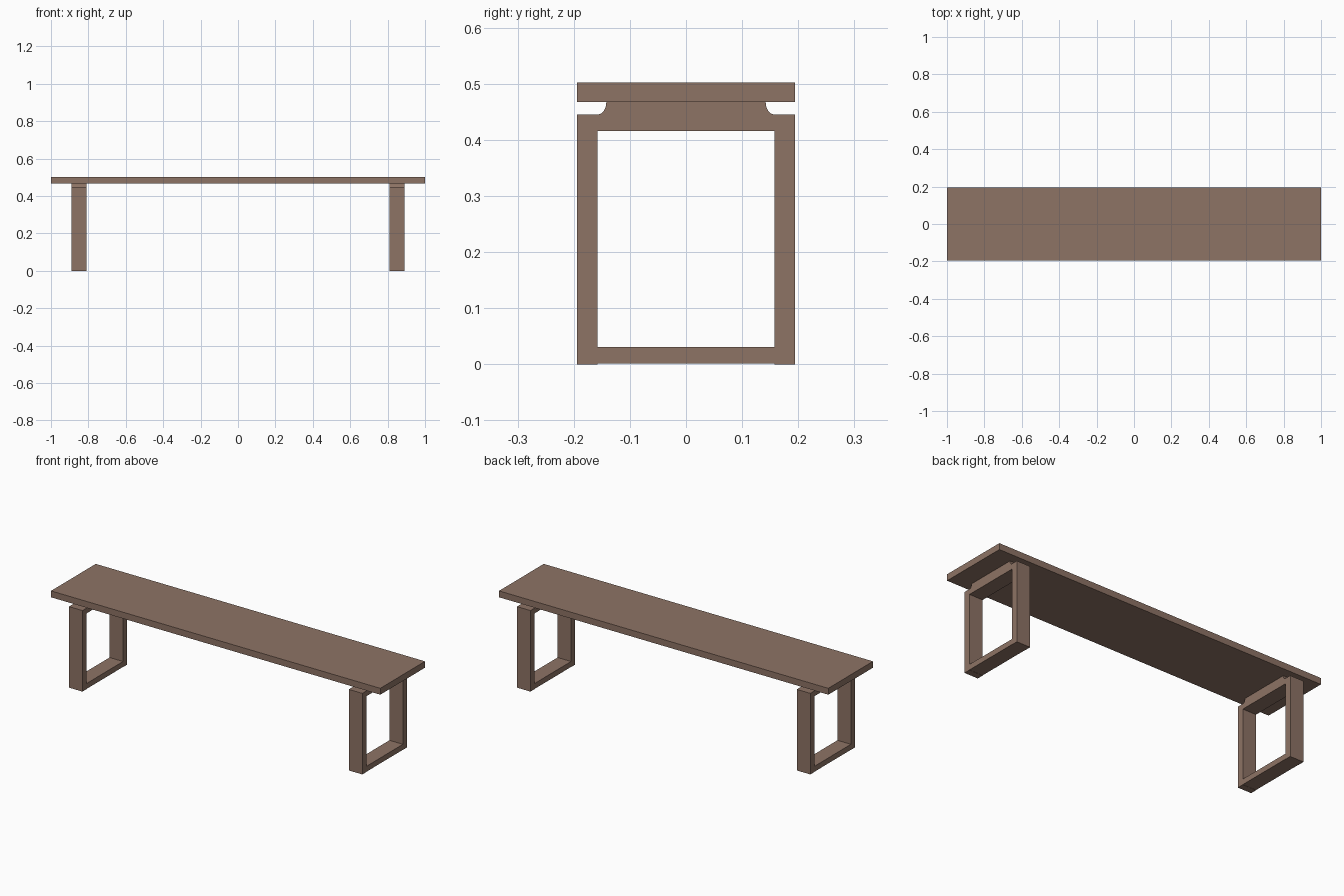
import bpy, bmesh, math

if "Cube" in bpy.data.objects:
    bpy.data.objects.remove(bpy.data.objects["Cube"])

wood = bpy.data.materials.new("brown wood")
wood.diffuse_color = (0.27, 0.172, 0.13, 1)
wood.use_nodes = True
wood.node_tree.nodes["Principled BSDF"].inputs["Base Color"].default_value = wood.diffuse_color


def finish(name, bm):
    bmesh.ops.recalc_face_normals(bm, faces=bm.faces)
    mesh = bpy.data.meshes.new(name)
    bm.to_mesh(mesh)
    bm.free()
    mesh.materials.append(wood)
    ob = bpy.data.objects.new(name, mesh)
    bpy.context.collection.objects.link(ob)
    return ob


def box(name, x, y, z):
    """Box from (min, max) ranges."""
    bm = bmesh.new()
    bmesh.ops.create_cube(bm, size=1)
    for v in bm.verts:
        v.co = [sum(r) / 2 + c * (r[1] - r[0]) for c, r in zip(v.co, (x, y, z))]
    return finish(name, bm)


def extrude_yz(name, profile, x):
    """Extrude a y-z outline along x."""
    bm = bmesh.new()
    face = bm.faces.new([bm.verts.new((x[0], y, z)) for y, z in profile])
    ext = bmesh.ops.extrude_face_region(bm, geom=[face])["geom"]
    for v in ext:
        if isinstance(v, bmesh.types.BMVert):
            v.co.x = x[1]
    return finish(name, bm)


W, INNER = 0.194, 0.158      # half depth outside and inside the leg loops
POST_TOP, SEAT_BOTTOM, SEAT_TOP = 0.445, 0.467, 0.502

# Seat plank
box("seat", (-1, 1), (-W, W), (SEAT_BOTTOM, SEAT_TOP))

# Top rail outline: hollow curved shoulders rising to the seat
curve = [(INNER - 0.016 * math.sin(a), SEAT_BOTTOM - 0.022 * math.cos(a))
         for a in [math.pi / 2 * i / 6 for i in range(7)]]
right = [(INNER, 0.416)] + curve
rail = right + [(-y, z) for y, z in reversed(right)]

# Leg loops at both ends
for side, cx in (("left", -0.85), ("right", 0.85)):
    x = (cx - 0.041, cx + 0.041)
    box(side + "_front_post", x, (-W, -INNER), (0, POST_TOP))
    box(side + "_back_post", x, (INNER, W), (0, POST_TOP))
    box(side + "_foot_rail", x, (-INNER, INNER), (0.001, 0.031))
    extrude_yz(side + "_top_rail", rail, x)
